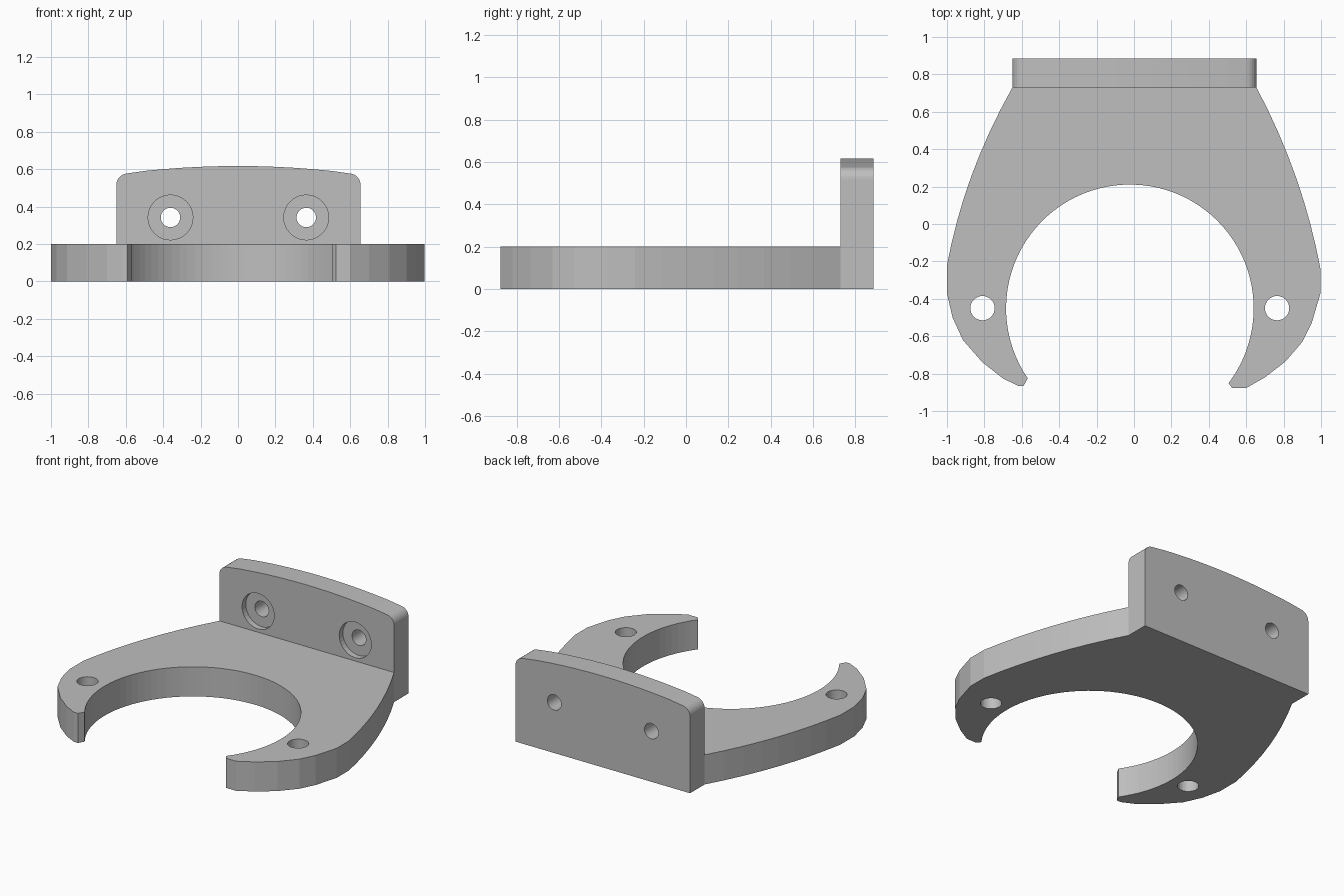
import bpy, bmesh, math
from mathutils import Vector, Matrix
from mathutils.geometry import interpolate_bezier

if "Cube" in bpy.data.objects:
    bpy.data.objects.remove(bpy.data.objects["Cube"])

grey = bpy.data.materials.new("plain grey")
grey.use_nodes = True
grey.diffuse_color = (0.52, 0.52, 0.52, 1)
grey.node_tree.nodes["Principled BSDF"].inputs["Base Color"].default_value = grey.diffuse_color


def add_object(name, bm):
    bmesh.ops.recalc_face_normals(bm, faces=bm.faces)
    mesh = bpy.data.meshes.new(name)
    bm.to_mesh(mesh)
    bm.free()
    mesh.materials.append(grey)
    obj = bpy.data.objects.new(name, mesh)
    bpy.context.collection.objects.link(obj)
    return obj


def prism(name, points, offset):
    """Extrude a closed outline along an offset."""
    bm = bmesh.new()
    face = bm.faces.new([bm.verts.new(p) for p in points])
    ext = bmesh.ops.extrude_face_region(bm, geom=[face])
    verts = [g for g in ext["geom"] if isinstance(g, bmesh.types.BMVert)]
    bmesh.ops.translate(bm, verts=verts, vec=offset)
    return add_object(name, bm)


def boolean(target, tool, operation):
    mod = target.modifiers.new(operation, 'BOOLEAN')
    mod.operation, mod.solver, mod.object = operation, 'EXACT', tool
    bpy.context.view_layer.objects.active = target
    bpy.ops.object.modifier_apply(modifier=mod.name)
    bpy.data.objects.remove(tool)


def drill(target, centre, radius, depth, axis):
    bm = bmesh.new()
    turn = Matrix.Rotation(math.pi / 2, 4, 'X') if axis == 'Y' else Matrix()
    bmesh.ops.create_cone(bm, cap_ends=True, segments=32, radius1=radius, radius2=radius,
                          depth=depth, matrix=Matrix.Translation(centre) @ turn)
    cutter = add_object("hole_cutter", bm)
    cutter.hide_render = True
    boolean(target, cutter, 'DIFFERENCE')


def arc(cx, cy, r, start, end, steps):
    angles = [math.radians(start + (end - start) * i / steps) for i in range(steps + 1)]
    return [(cx + r * math.cos(a), cy + r * math.sin(a)) for a in angles]


def side_curve(*pts):
    return [tuple(p) for p in interpolate_bezier(*[Vector(p) for p in pts], 9)]


BACK, WALL, THICK = 0.885, 0.73, 0.2

# Open ring plate: inner arc, left horn, flared sides, right horn
outline = arc(-0.022, -0.451, 0.662, -37.2, 214.4, 64)
outline += [(-0.59, -0.865), (-0.62, -0.865), (-0.70, -0.826), (-0.81, -0.74),
            (-0.915, -0.62), (-0.97, -0.5), (-1.0, -0.37)]
outline += side_curve((-1.0, -0.22), (-0.94, 0.1), (-0.83, 0.41), (-0.65, WALL))
outline += [(-0.65, 0.8), (0.655, 0.8)]
outline += side_curve((0.655, WALL), (0.825, 0.41), (0.935, 0.09), (0.997, -0.24))
outline += [(0.997, -0.37), (0.95, -0.53), (0.9, -0.63), (0.81, -0.735),
            (0.70, -0.82), (0.6, -0.877), (0.525, -0.877)]
bracket = prism("ring_bracket", [(x, y, 0) for x, y in outline], (0, 0, THICK))

# Upright mounting wall with rounded corners and a gently bowed top
wall = [(-0.65, 0), (0.655, 0)]
wall += arc(0.595, 0.517, 0.06, 0, 80, 6)
wall += [(x, 0.617 - 0.105 * x * x) for x in [0.5 - i * 0.1 for i in range(11)]]
wall += arc(-0.59, 0.517, 0.06, 100, 180, 6)
mount = prism("mounting_wall", [(x, WALL, z) for x, z in wall], (0, BACK - WALL, 0))
boolean(bracket, mount, 'UNION')

# Vertical holes in the horns
for x in (-0.81, 0.765):
    drill(bracket, (x, -0.45, 0.1), 0.065, 1, 'Z')

# Counterbored screw holes in the wall
for x in (-0.361, 0.365):
    drill(bracket, (x, 0.8, 0.342), 0.052, 0.6, 'Y')
    drill(bracket, (x, WALL - 0.06, 0.342), 0.12, 0.2, 'Y')
